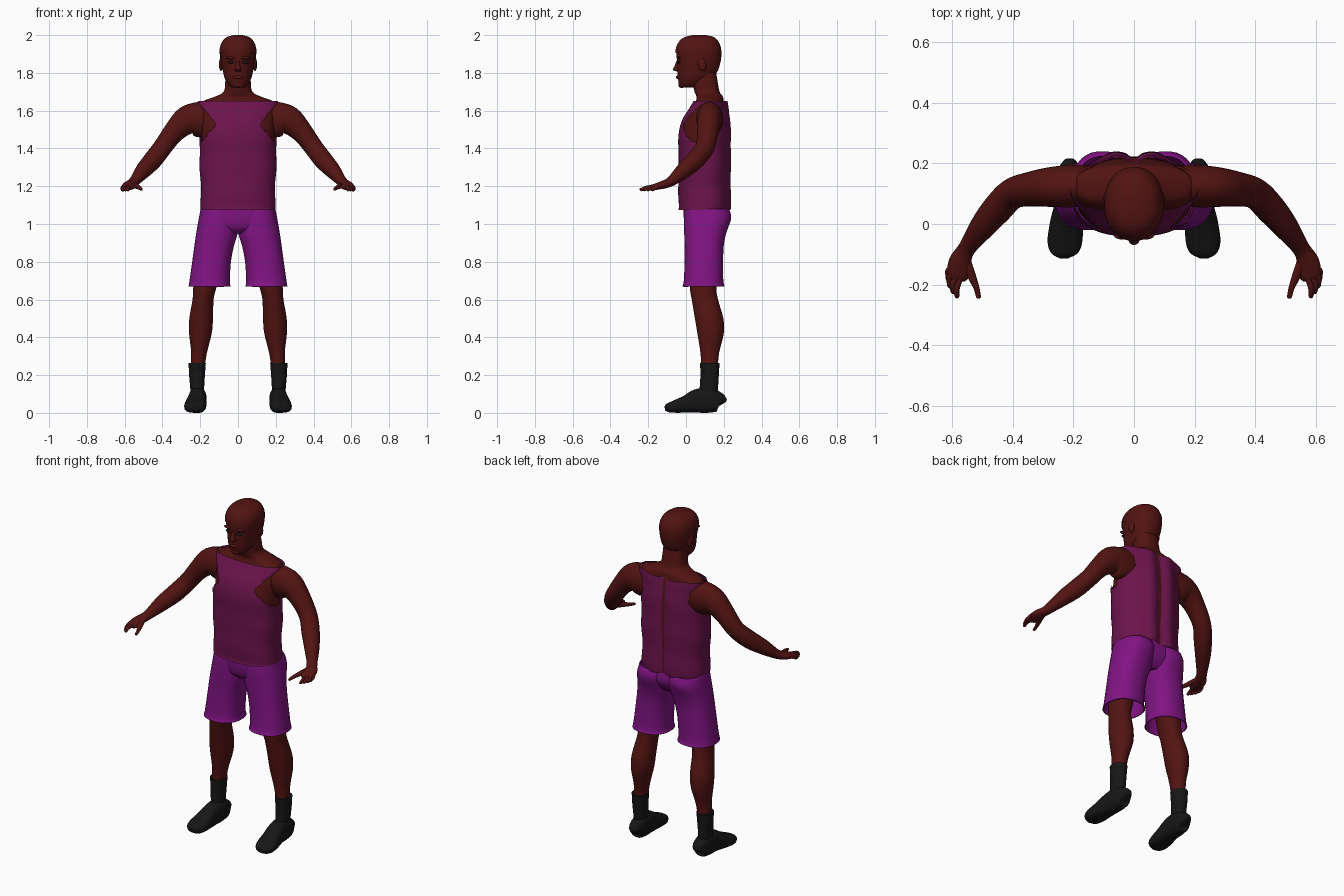
import bpy, bmesh, math
from mathutils import Vector

if "Cube" in bpy.data.objects:
    bpy.data.objects.remove(bpy.data.objects["Cube"])


def material(name, colour):
    m = bpy.data.materials.new(name)
    m.use_nodes = True
    m.diffuse_color = (*colour, 1)
    bsdf = next(n for n in m.node_tree.nodes if n.type == "BSDF_PRINCIPLED")
    bsdf.inputs["Base Color"].default_value = (*colour, 1)
    bsdf.inputs["Roughness"].default_value = .8
    return m


SKIN = material("dark brown skin", (.085, .007, .006))
SHIRT = material("plum cloth", (.15, .007, .072))
SHORTS = material("purple cloth", (.22, .007, .23))
BLACK = material("black", (.008, .008, .008))


def spline(rings, steps):
    """Smooth in-between rings through the given ones."""
    rings = [Vector(r) for r in rings]
    out = []
    for i in range(len(rings) - 1):
        p, q = rings[i], rings[i + 1]
        before = rings[max(i - 1, 0)]
        after = rings[min(i + 2, len(rings) - 1)]
        for s in range(steps):
            t = s / steps
            m0, m1 = (q - before) / 2, (after - p) / 2
            out.append(p * (2*t**3 - 3*t*t + 1) + m0 * (t**3 - 2*t*t + t)
                       + q * (3*t*t - 2*t**3) + m1 * (t**3 - t*t))
    return out + [rings[-1]]


def loft(name, rings, mat, side=1, follow=False, n=32, steps=4, power=2,
         caps=True, warp=None, keep=None, paint=None, thickness=0):
    """Skin over rings of (x, y, z, half width, half depth)."""
    rings = spline(rings, steps)
    bm = bmesh.new()
    loops = []
    for i, r in enumerate(rings):
        u, v = Vector((1, 0, 0)), Vector((0, 1, 0))
        if follow:
            ahead = rings[min(i + 1, len(rings) - 1)]
            t = (Vector(ahead[:3]) - Vector(rings[max(i - 1, 0)][:3])).normalized()
            u = t.cross(Vector((0, 0, 1))).normalized()
            v = u.cross(t)
        loop = []
        for k in range(n):
            a = math.tau * (k + .5) / n
            c, s = math.cos(a), math.sin(a)
            co = (Vector(r[:3])
                  + u * max(r[3], .001) * math.copysign(abs(c) ** (2 / power), c)
                  + v * max(r[4], .001) * math.copysign(abs(s) ** (2 / power), s))
            if warp:
                co = warp(co)
            co.x *= side
            loop.append(bm.verts.new(co))
        loops.append(loop)
    for lo, hi in zip(loops, loops[1:]):
        for k in range(n):
            f = bm.faces.new((lo[k], lo[(k + 1) % n], hi[(k + 1) % n], hi[k]))
            f.smooth = True
    if caps:
        bm.faces.new(loops[0])
        bm.faces.new(loops[-1])
    bmesh.ops.recalc_face_normals(bm, faces=bm.faces)
    if keep:
        drop = [f for f in bm.faces if not keep(f.calc_center_median())]
        bmesh.ops.delete(bm, geom=drop, context="FACES")
    mats = mat if isinstance(mat, list) else [mat]
    if paint:
        for f in bm.faces:
            f.material_index = paint(f.calc_center_median())
    me = bpy.data.meshes.new(name)
    bm.to_mesh(me)
    bm.free()
    for m in mats:
        me.materials.append(m)
    ob = bpy.data.objects.new(name, me)
    bpy.context.collection.objects.link(ob)
    if thickness:
        mod = ob.modifiers.new("thickness", "SOLIDIFY")
        mod.thickness = thickness
    return ob


def ring(z, half, front, back, x=0):
    return (x, (front + back) / 2, z, half, (back - front) / 2)


def ball(name, centre, size, mat, tilt=0):
    bpy.ops.mesh.primitive_uv_sphere_add(segments=20, ring_count=12, radius=1,
                                         location=centre, rotation=(tilt, 0, 0))
    ob = bpy.context.object
    ob.name = name
    ob.scale = size
    ob.data.materials.append(mat)
    bpy.ops.object.shade_smooth()


# Torso, shoulders and neck
loft("torso", [ring(1.05, .18, -.01, .2), ring(1.2, .185, -.025, .215),
               ring(1.35, .19, -.025, .22), ring(1.45, .193, -.028, .22),
               ring(1.55, .195, -.005, .215), ring(1.62, .2, .035, .205),
               ring(1.65, .185, .052, .2), ring(1.675, .12, .055, .195),
               ring(1.7, .076, .045, .178), ring(1.75, .068, .035, .168),
               ring(1.8, .065, .035, .16)], SKIN, n=48, power=2.4)


# Sleeveless shirt with armholes and a sunken back seam
def drape(co):
    if co.y > .13:
        co.y += .014 * math.exp(-((abs(co.x) - .065) / .04) ** 2)
        if abs(co.x) < .015:
            co.x *= .5
            co.y -= .012
    fold = 1 + .01 * math.sin(34 * co.z + 9 * abs(co.x)) * (co.z < 1.6)
    return Vector((co.x * fold, .095 + (co.y - .095) * fold, co.z))


def off_armhole(c):
    inner = .115 if c.y < .1 else .15
    return abs(c.x) < inner + .85 * abs(c.z - 1.53)


def on_seam(c):
    return int(c.y > .13 and abs(c.x) < .003 and c.z < 1.63)


loft("shirt", [ring(1.075, .198, -.042, .226), ring(1.1, .197, -.038, .228),
               ring(1.2, .197, -.041, .226), ring(1.35, .204, -.038, .227),
               ring(1.45, .203, -.042, .227), ring(1.55, .206, -.02, .222),
               ring(1.62, .212, .022, .213), ring(1.65, .212, .04, .208)],
     [SHIRT, SKIN], n=96, steps=8, power=2.4, caps=False,
     warp=drape, keep=off_armhole, paint=on_seam)

# Shorts
loft("shorts_hips", [ring(1.1, .188, -.015, .212), ring(1.03, .197, -.012, .222),
                     ring(.98, .17, 0, .2), ring(.95, .06, .03, .17)],
     SHORTS, power=2.4)

# Head and hair
HEAD = [ring(1.722, .03, -.025, .04), ring(1.735, .048, -.036, .08),
        ring(1.77, .07, -.043, .13), ring(1.81, .08, -.045, .162),
        ring(1.85, .087, -.046, .176), ring(1.89, .092, -.05, .182),
        ring(1.93, .092, -.048, .18), ring(1.965, .078, -.03, .165),
        ring(1.985, .055, -.002, .142), ring(1.995, .02, .04, .1)]
loft("head", HEAD, SKIN, power=2.2)


def swell(co):
    centre = Vector((0, .065, 1.87))
    return centre + (co - centre) * 1.045


def hairline(c):
    return c.z > max(1.77, 1.905 - 1.1 * max(c.y - .03, 0))


loft("hair", HEAD, SKIN, n=48, steps=6, power=2.2, warp=swell, keep=hairline)
loft("nose", [ring(1.865, .009, -.05, -.03), ring(1.83, .013, -.064, -.03),
              ring(1.817, .019, -.069, -.03), ring(1.808, .012, -.052, -.03)],
     SKIN, n=16)
ball("lips", (0, -.044, 1.777), (.028, .01, .009), SKIN)
ball("chin", (0, -.022, 1.738), (.03, .019, .018), SKIN)

# Paired parts
for label, s in (("left", 1), ("right", -1)):
    ball(label + "_eye", (s * .036, -.038, 1.857), (.019, .009, .008), BLACK)
    ball(label + "_brow", (s * .038, -.038, 1.88), (.028, .013, .008), SKIN)
    ball(label + "_ear", (s * .09, .085, 1.845), (.011, .022, .036), SKIN, .2)

    loft(label + "_arm", [
        (.12, .13, 1.55, .06, .085), (.2, .125, 1.553, .07, .095),
        (.27, .122, 1.548, .066, .077), (.34, .115, 1.485, .057, .057),
        (.4, .1, 1.405, .051, .05), (.45, .05, 1.34, .05, .05),
        (.5, -.01, 1.285, .042, .043), (.55, -.08, 1.225, .029, .026),
        (.573, -.125, 1.207, .037, .021), (.58, -.17, 1.195, .036, .016),
        (.582, -.186, 1.19, .025, .01)], SKIN, s, follow=True)

    fingers = {"index": (.583, -.24), "middle": (.596, -.226),
               "ring": (.607, -.207), "little": (.612, -.185)}
    for i, (finger, (x, y)) in enumerate(fingers.items()):
        root = .563 + .014 * i
        loft(f"{label}_{finger}_finger", [
            (root, -.15, 1.198, .01, .011), (x, y + .03, 1.193, .01, .01),
            (x, y + .003, 1.18, .008, .008), (x, y, 1.177, .003, .003)],
             SKIN, s, follow=True, n=12)
    loft(label + "_thumb", [
        (.555, -.11, 1.21, .015, .014), (.537, -.165, 1.2, .015, .013),
        (.519, -.21, 1.19, .01, .01), (.512, -.24, 1.183, .008, .007),
        (.511, -.245, 1.182, .003, .003)], SKIN, s, follow=True, n=12)

    loft(label + "_shorts_leg", [
        ring(1.08, .098, -.008, .228, .1), ring(1.03, .104, -.012, .24, .104),
        ring(.95, .11, -.01, .213, .112), ring(.88, .105, -.008, .2, .127),
        ring(.8, .103, -.008, .197, .14), ring(.7, .107, -.012, .198, .15),
        ring(.67, .112, -.02, .205, .15)],
         SHORTS, s, power=2.3, caps=False, thickness=.006)

    loft(label + "_leg", [
        ring(.86, .08, .015, .175, .15), ring(.67, .062, .02, .162, .175),
        ring(.6, .056, .03, .17, .185), ring(.5, .063, .047, .198, .195),
        ring(.42, .06, .06, .2, .199), ring(.32, .042, .076, .176, .206),
        ring(.24, .037, .08, .168, .214)], SKIN, s)

    loft(label + "_sock", [
        ring(.265, .046, .074, .178, .216), ring(.2, .042, .076, .174, .217),
        ring(.13, .037, .072, .17, .216), ring(.08, .037, .07, .17, .215)],
         BLACK, s)

    loft(label + "_shoe", [
        (.212, .19, .045, .015, .025), (.212, .178, .055, .038, .05),
        (.213, .12, .066, .047, .066), (.215, .06, .063, .048, .063),
        (.222, 0, .046, .055, .046), (.228, -.06, .033, .057, .033),
        (.23, -.095, .027, .044, .024), (.23, -.112, .024, .015, .012)],
         BLACK, s, follow=True, power=2.6)
